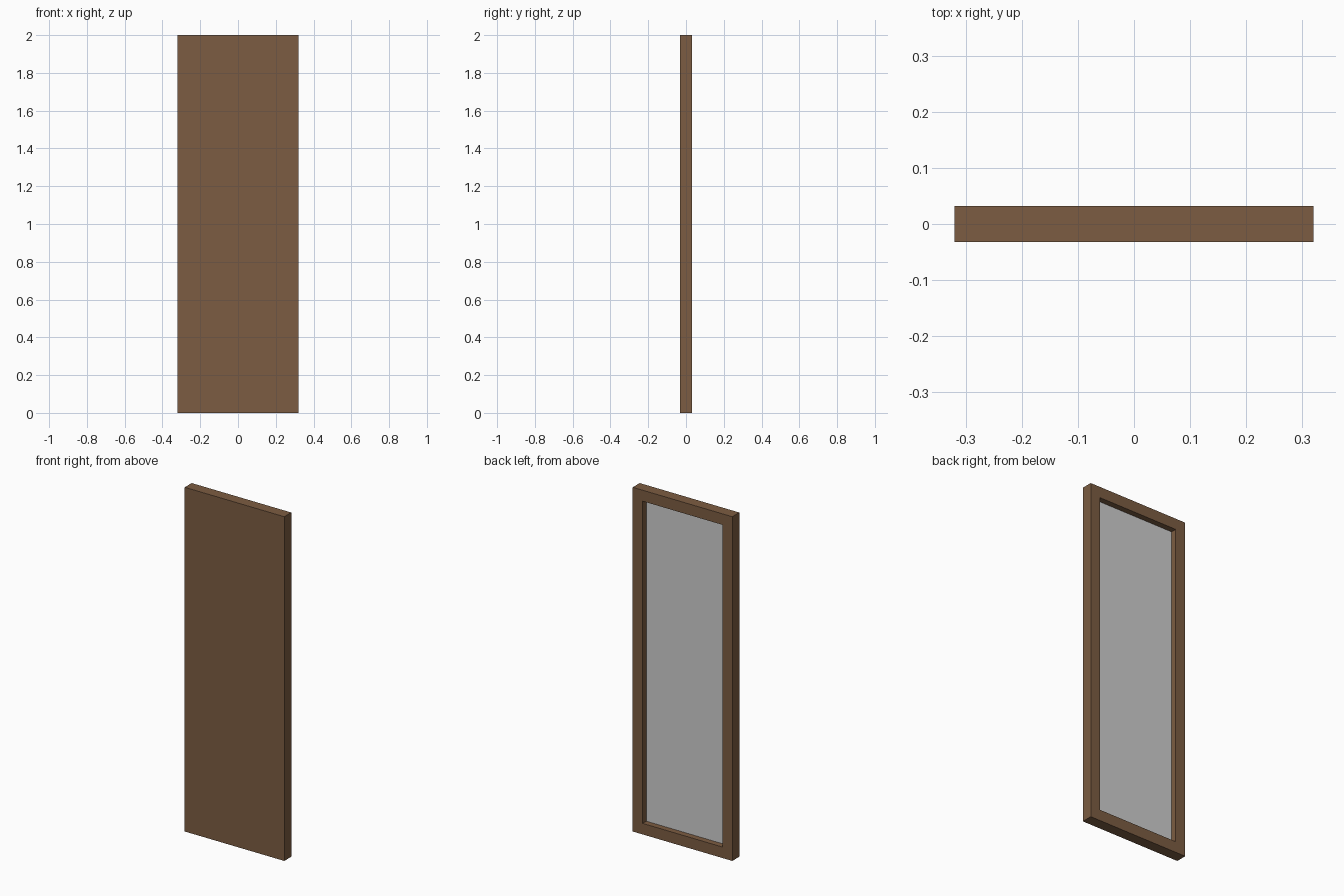
import bpy
import bmesh
from mathutils import Vector

default = bpy.data.objects.get("Cube")
if default:
    bpy.data.objects.remove(default, do_unlink=True)

WIDTH, DEPTH, HEIGHT = 0.64, 0.064, 2.0
BORDER = 0.064       # width of the frame around the glass
RECESS = 0.038       # depth of the pocket in the back face
GLASS = 0.004        # thickness of the mirror plate


def material(name, rgb):
    mat = bpy.data.materials.new(name)
    mat.use_nodes = True
    mat.diffuse_color = (*rgb, 1)
    mat.node_tree.nodes["Principled BSDF"].inputs["Base Color"].default_value = (*rgb, 1)
    return mat


def box(name, size, centre, mat, edit=None):
    bm = bmesh.new()
    bmesh.ops.create_cube(bm, size=1)
    bmesh.ops.scale(bm, vec=size, verts=bm.verts)
    bmesh.ops.translate(bm, vec=centre, verts=bm.verts)
    if edit:
        edit(bm)
    mesh = bpy.data.meshes.new(name)
    bm.to_mesh(mesh)
    bm.free()
    mesh.materials.append(mat)
    obj = bpy.data.objects.new(name, mesh)
    bpy.context.collection.objects.link(obj)
    return obj


def cut_pocket(bm):
    # Inset the back face and push it in
    bm.normal_update()
    back = max(bm.faces, key=lambda f: f.normal.y)
    bmesh.ops.inset_individual(bm, faces=[back], thickness=BORDER, use_even_offset=True)
    pocket = bmesh.ops.extrude_discrete_faces(bm, faces=[back])["faces"][0]
    bmesh.ops.translate(bm, vec=Vector((0, -RECESS, 0)), verts=pocket.verts)
    bmesh.ops.recalc_face_normals(bm, faces=bm.faces)


wood = material("brown wood", (0.202, 0.108, 0.054))
silver = material("grey mirror", (0.62, 0.62, 0.62))

# Wooden frame with a solid front and a pocket in the back
box("frame", (WIDTH, DEPTH, HEIGHT), (0, 0, HEIGHT / 2), wood, cut_pocket)

# Mirror plate lying on the pocket floor
floor_y = DEPTH / 2 - RECESS
box("mirror_plate", (WIDTH - 2 * BORDER, GLASS, HEIGHT - 2 * BORDER),
    (0, floor_y + GLASS / 2, HEIGHT / 2), silver)
